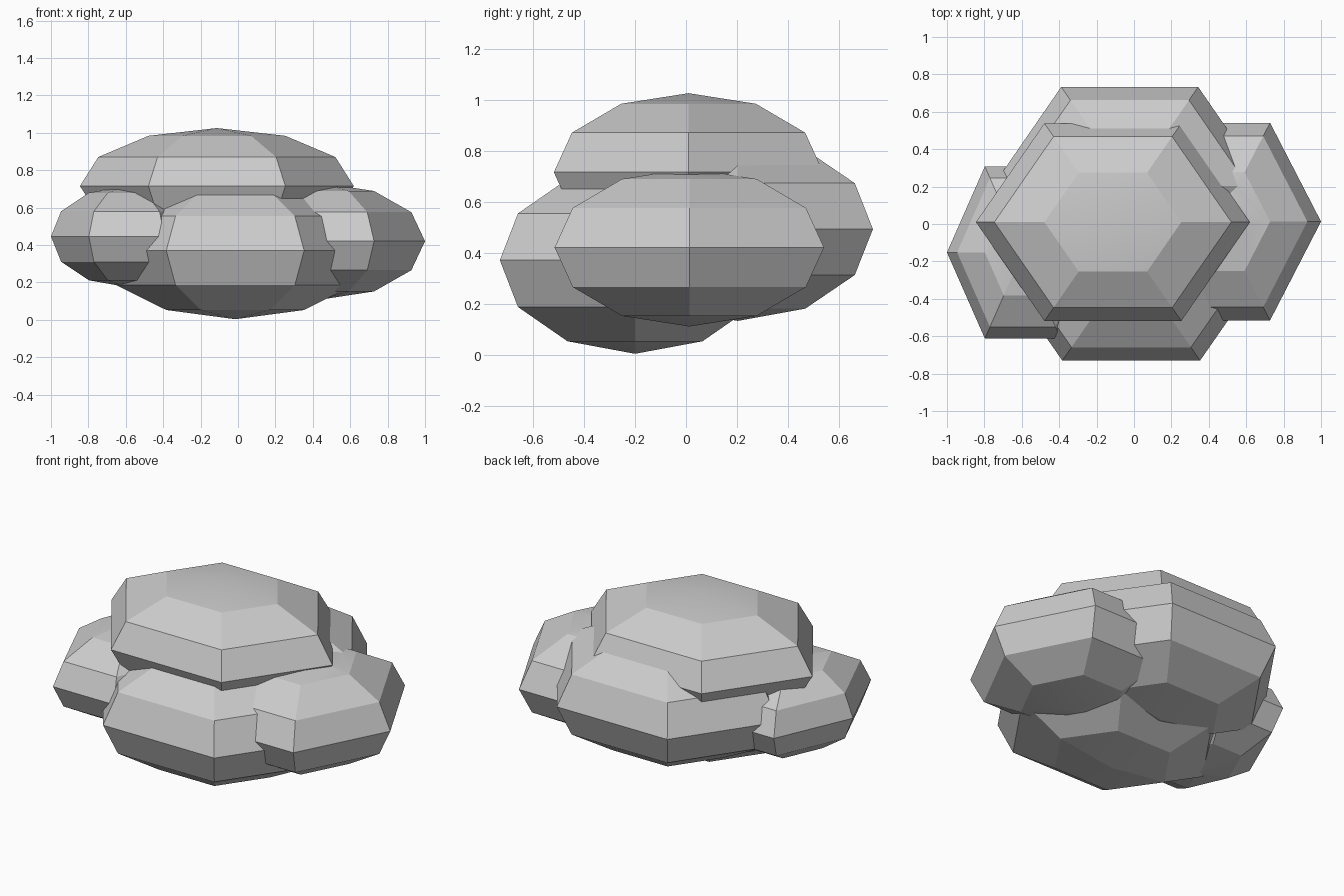
import bpy, math

if "Cube" in bpy.data.objects:
    bpy.data.objects.remove(bpy.data.objects["Cube"])

def blob(name, centre, radii):
    """Six-sided, six-ring low-poly puff."""
    bpy.ops.mesh.primitive_uv_sphere_add(segments=6, ring_count=6, radius=1)
    ob = bpy.context.object
    ob.name = name
    me = ob.data
    # Turn the hexagon so that its corners lie on the x axis
    on_axis = any(v.co.x > 0.99 for v in me.vertices)
    turn = 0 if on_axis else math.radians(30)
    c, s = math.cos(turn), math.sin(turn)
    for v in me.vertices:
        x, y, z = v.co
        x, y = c * x - s * y, s * x + c * y
        v.co = (centre[0] + x * radii[0], centre[1] + y * radii[1], centre[2] + z * radii[2])
    return ob

# Overlapping lobes: name, centre, radii
lobes = [
    ("top_lobe", (-0.113, 0.01, 0.715), (0.732, 0.61, 0.31)),
    ("front_lobe", (-0.015, -0.20, 0.37), (0.737, 0.612, 0.367)),
    ("back_lobe", (-0.023, 0.203, 0.492), (0.732, 0.612, 0.36)),
    ("right_lobe", (0.455, 0.013, 0.42), (0.545, 0.61, 0.31)),
    ("left_lobe", (-0.595, -0.152, 0.445), (0.405, 0.531, 0.27)),
]
parts = [blob(*l) for l in lobes]
body = parts[0]

# Fuse the lobes into one solid
for p in parts[1:]:
    m = body.modifiers.new("fuse_" + p.name, 'BOOLEAN')
    m.operation = 'UNION'
    m.solver = 'EXACT'
    m.object = p
bpy.context.view_layer.objects.active = body
for m in list(body.modifiers):
    bpy.ops.object.modifier_apply(modifier=m.name)
for p in parts[1:]:
    bpy.data.objects.remove(p)
body.name = "puffy_mass"

# Soft shading across shallow edges only
bpy.ops.object.select_all(action='DESELECT')
body.select_set(True)
bpy.ops.object.shade_smooth_by_angle(angle=math.radians(10))
